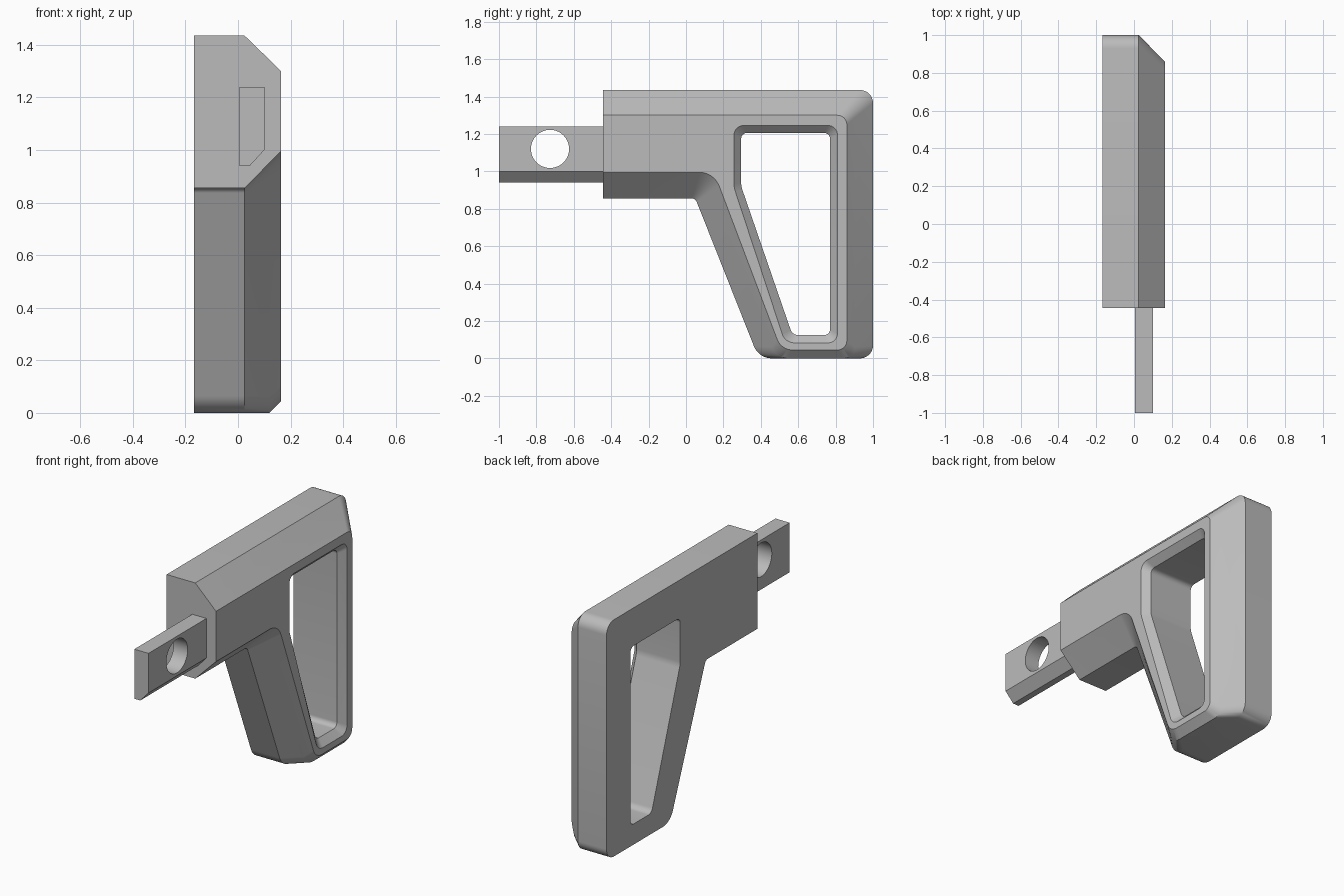
import bpy, bmesh, math
from mathutils import Vector

if "Cube" in bpy.data.objects:
    bpy.data.objects.remove(bpy.data.objects["Cube"], do_unlink=True)

grey = bpy.data.materials.new("matte_grey")
grey.use_nodes = True
grey.diffuse_color = (0.5, 0.5, 0.5, 1)
grey.node_tree.nodes["Principled BSDF"].inputs["Base Color"].default_value = (0.5, 0.5, 0.5, 1)


def rounded(corners, steps=8):
    """Outline from (y, z, fillet length) corners; same point count for every outline."""
    pts, n = [], len(corners)
    for i, (y, z, d) in enumerate(corners):
        c = Vector((y, z))
        if d == 0:
            pts.append(c)
            continue
        u = (Vector(corners[i - 1][:2]) - c).normalized()
        v = (Vector(corners[(i + 1) % n][:2]) - c).normalized()
        half = u.angle(v) / 2
        radius = d * math.tan(half)
        bis = (u + v).normalized()
        centre = c + bis * (d / math.cos(half))
        sweep = math.pi / 2 - half
        side = Vector((-bis.y, bis.x))
        if side.dot(u) < 0:
            side = -side
        for k in range(steps + 1):
            a = sweep * (1 - 2 * k / steps)
            pts.append(centre - bis * radius * math.cos(a) + side * radius * math.sin(a))
    return pts


def loft(name, rings):
    """Solid through (x, outline) rings."""
    bm = bmesh.new()
    loops = [[bm.verts.new((x, p.x, p.y)) for p in pts] for x, pts in rings]
    for a, b in zip(loops, loops[1:]):
        for i in range(len(a)):
            j = (i + 1) % len(a)
            bm.faces.new((a[i], a[j], b[j], b[i]))
    bm.faces.new(loops[0][::-1])
    bm.faces.new(loops[-1])
    bmesh.ops.recalc_face_normals(bm, faces=bm.faces)
    return add_object(name, bm)


def add_object(name, bm):
    mesh = bpy.data.meshes.new(name)
    bm.to_mesh(mesh)
    bm.free()
    mesh.materials.append(grey)
    ob = bpy.data.objects.new(name, mesh)
    bpy.context.collection.objects.link(ob)
    return ob


def cut_and_shade(ob, cutter):
    """Cut the opening, drop the cutter and smooth the fillets."""
    bpy.ops.object.select_all(action='DESELECT')
    bpy.context.view_layer.objects.active = ob
    ob.select_set(True)
    mod = ob.modifiers.new("opening", 'BOOLEAN')
    mod.operation = 'DIFFERENCE'
    mod.solver = 'EXACT'
    mod.object = cutter
    bpy.ops.object.modifier_apply(modifier=mod.name)
    bpy.data.objects.remove(cutter, do_unlink=True)
    bpy.ops.object.shade_smooth_by_angle(angle=math.radians(25))


def body_outline(top, under, neck, foot, back, base, fillets):
    front = -0.445
    f1, f2, f3, f4 = fillets
    return rounded([(front, top, 0), (front, under, 0), (neck, under, f1),
                    (foot, base, f2), (back, base, f3), (back, top, f4)])


# Stock body: flat on one side, broad chamfer on the other
full = body_outline(1.435, 0.855, 0.05, 0.389, 1.0, 0, (0.02, 0.07, 0.07, 0.07))
middle = body_outline(1.343, 0.951, 0.118, 0.483, 0.904, 0, (0.06, 0.065, 0.06, 0.055))
small = body_outline(1.3, 0.995, 0.15, 0.509, 0.86, 0.045, (0.08, 0.06, 0.05, 0.05))
body = loft("stock_body", [(-0.167, full), (0.025, full), (0.12, middle), (0.164, small)])

# Open window with a bevelled rim
hole = rounded([(0.295, 1.205, 0.03), (0.295, 0.92, 0.02), (0.569, 0.125, 0.03),
                (0.77, 0.125, 0.03), (0.77, 1.205, 0.03)])
rim = rounded([(0.257, 1.245, 0.05), (0.257, 0.913, 0.02), (0.53, 0.083, 0.05),
               (0.81, 0.083, 0.05), (0.81, 1.245, 0.05)])
window = loft("window_cutter", [(-0.3, hole), (0.124, hole), (0.164, rim), (0.3, rim)])
cut_and_shade(body, window)

# Mounting tab with one chamfered lower edge
bm = bmesh.new()
section = [(0.005, 0.94), (0.045, 0.94), (0.1, 1.0), (0.1, 1.24), (0.005, 1.24)]
face = bm.faces.new([bm.verts.new((x, -1, z)) for x, z in section])
ext = bmesh.ops.extrude_face_region(bm, geom=[face], use_keep_orig=True)
for v in ext["geom"]:
    if isinstance(v, bmesh.types.BMVert):
        v.co.y = -0.44
bmesh.ops.recalc_face_normals(bm, faces=bm.faces)
tab = add_object("mounting_tab", bm)

# Round pin hole through the tab
bpy.ops.mesh.primitive_cylinder_add(vertices=48, radius=0.102, depth=0.6,
                                    location=(0.05, -0.727, 1.12),
                                    rotation=(0, math.pi / 2, 0))
cut_and_shade(tab, bpy.context.object)
